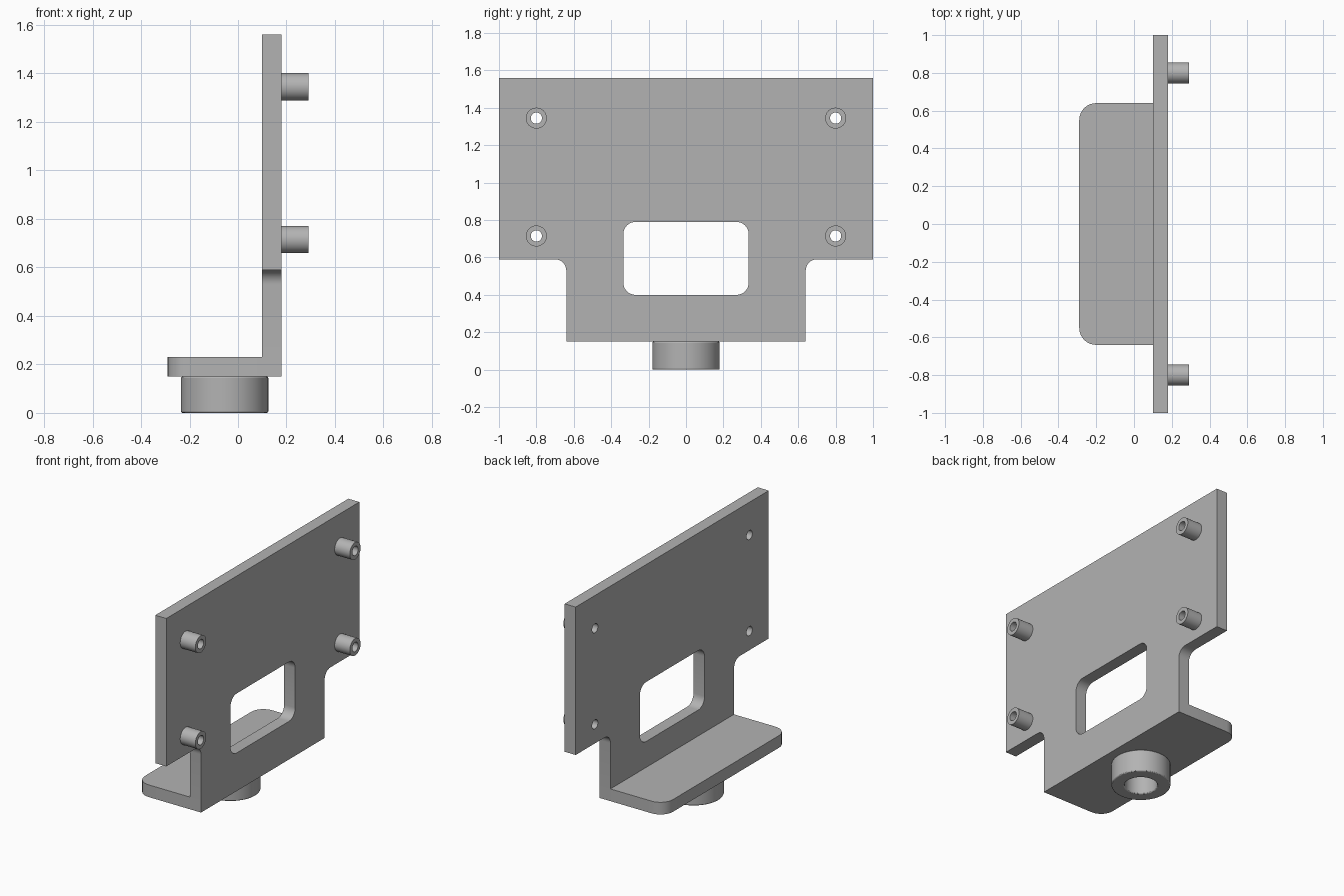
import bpy, bmesh, math
from mathutils import Matrix, Vector

old = bpy.data.objects.get("Cube")
if old:
    bpy.data.objects.remove(old)

grey = bpy.data.materials.new("light grey")
grey.use_nodes = True
colour = (0.45, 0.45, 0.45, 1)
grey.diffuse_color = colour
grey.node_tree.nodes["Principled BSDF"].inputs["Base Color"].default_value = colour

FLAT = Matrix.Identity(4)                       # sketch on XY, extruded up
UPRIGHT = Matrix(((0, 0, 1, 0), (1, 0, 0, 0),   # sketch on YZ, extruded along +x
                  (0, 1, 0, 0), (0, 0, 0, 1)))


def outline(corners, steps=8):
    """Closed outline from (u, v, radius) corners, filleting those with a radius."""
    pts = []
    for i, (u, v, r) in enumerate(corners):
        p = Vector((u, v))
        if not r:
            pts.append(p)
            continue
        a = (Vector(corners[i - 1][:2]) - p).normalized()
        b = (Vector(corners[(i + 1) % len(corners)][:2]) - p).normalized()
        centre = p + (a + b) * r
        for k in range(steps + 1):
            t = k / steps * math.pi / 2
            pts.append(centre - b * r * math.cos(t) - a * r * math.sin(t))
    return pts


def circle(u, v, r, n=32):
    return [Vector((u + r * math.cos(k * math.tau / n), v + r * math.sin(k * math.tau / n)))
            for k in range(n)]


def extrude(name, loops, start, end, frame, bevel=0):
    """Solid whose first loop is the outside and whose other loops are holes."""
    curve = bpy.data.curves.new(name, "CURVE")
    curve.dimensions, curve.fill_mode = "2D", "BOTH"
    curve.extrude = (end - start) / 2
    for loop in loops:
        spline = curve.splines.new("POLY")
        spline.points.add(len(loop) - 1)
        for point, p in zip(spline.points, loop):
            point.co = (p.x, p.y, 0, 1)
        spline.use_cyclic_u = True
    temp = bpy.data.objects.new(name + "_sketch", curve)
    bpy.context.collection.objects.link(temp)
    bpy.context.view_layer.update()
    graph = bpy.context.evaluated_depsgraph_get()
    mesh = bpy.data.meshes.new_from_object(temp.evaluated_get(graph))
    bpy.data.objects.remove(temp)
    bpy.data.curves.remove(curve)

    bm = bmesh.new()
    bm.from_mesh(mesh)
    bmesh.ops.remove_doubles(bm, verts=bm.verts, dist=1e-5)
    bmesh.ops.dissolve_limit(bm, angle_limit=0.01, verts=bm.verts, edges=bm.edges)
    bmesh.ops.transform(bm, verts=bm.verts,
                        matrix=frame @ Matrix.Translation((0, 0, (start + end) / 2)))
    bmesh.ops.recalc_face_normals(bm, faces=bm.faces)
    bm.to_mesh(mesh)
    bm.free()
    mesh.name = name
    mesh.materials.clear()
    mesh.materials.append(grey)
    obj = bpy.data.objects.new(name, mesh)
    bpy.context.collection.objects.link(obj)
    if bevel:
        mod = obj.modifiers.new("edge_round", "BEVEL")
        mod.width, mod.segments, mod.limit_method = bevel, 2, "ANGLE"
        mod.angle_limit = math.radians(40)
    bpy.ops.object.select_all(action="DESELECT")
    obj.select_set(True)
    bpy.context.view_layer.objects.active = obj
    bpy.ops.object.shade_smooth_by_angle(angle=math.radians(30))
    return obj


# Upright plate: wide top, narrow neck, rounded window and screw holes
wide, neck, step, base, top = 1.0, 0.64, 0.59, 0.15, 1.56
mounts = [(y, z) for y in (-0.8, 0.8) for z in (0.715, 1.345)]
plate_edge = outline([(-neck, base, 0), (neck, base, 0), (neck, step, 0.06), (wide, step, 0),
                      (wide, top, 0), (-wide, top, 0), (-wide, step, 0), (-neck, step, 0.06)])
window = outline([(-0.335, 0.4, 0.065), (0.335, 0.4, 0.065),
                  (0.335, 0.79, 0.065), (-0.335, 0.79, 0.065)])
extrude("upright_plate", [plate_edge, window] + [circle(y, z, 0.03) for y, z in mounts],
        0.1, 0.18, UPRIGHT)

# Shelf with rounded free corners
shelf_edge = outline([(-0.29, -neck, 0.09), (0.1, -neck, 0), (0.1, neck, 0), (-0.29, neck, 0.09)])
extrude("shelf", [shelf_edge], base, 0.23, FLAT)

# Hollow boss under the shelf
extrude("socket_boss", [circle(-0.055, 0, 0.18, 48), circle(-0.055, 0, 0.1, 48)],
        0, base, FLAT, bevel=0.006)

# Tubular standoffs around the screw holes
for i, (y, z) in enumerate(mounts):
    extrude(f"standoff_{i + 1}", [circle(y, z, 0.056), circle(y, z, 0.03)], 0.18, 0.29, UPRIGHT)
